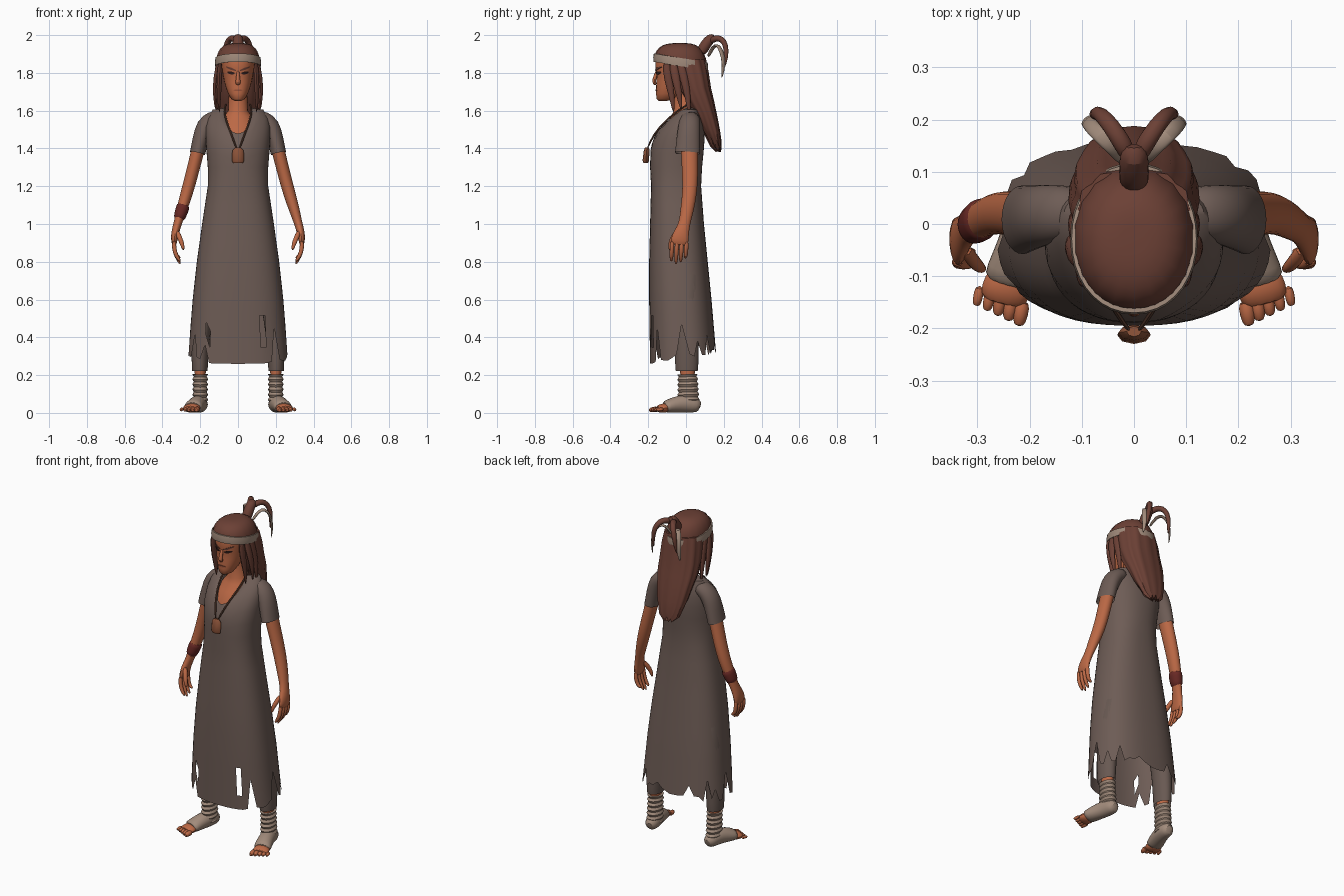
import bpy, bmesh, math, random
from mathutils import Vector
random.seed(4)


def mat(name, r, g, b):
    m = bpy.data.materials.new(name)
    m.diffuse_color = (r, g, b, 1)
    return m


CLOTH = mat("grey_brown_cloth", .155, .108, .092)
TROUSER = mat("trouser_cloth", .14, .10, .085)
SKIN = mat("skin", .50, .14, .06)
HAIR = mat("brown_hair", .15, .052, .036)
WRAP = mat("tan_wrap", .36, .26, .20)
RED = mat("dark_red_leather", .14, .022, .018)
WOOD = mat("carved_wood", .26, .085, .04)
DARK = mat("dark_eye", .03, .012, .01)
LIP = mat("lip", .30, .08, .04)
CORD = mat("cord", .12, .055, .035)


def make(name, rings, material, cap0=True, cap1=True, mirror=False, sub=0, angle=50, drop=()):
    """Skin a list of equally long closed rings; drop = points where a face is torn out."""
    bm = bmesh.new()
    vs = [[bm.verts.new(p) for p in r] for r in rings]
    n = len(rings[0])
    for a, b in zip(vs, vs[1:]):
        for i in range(n):
            j = (i + 1) % n
            bm.faces.new((a[i], a[j], b[j], b[i]))
    if cap0:
        bm.faces.new(vs[0][::-1])
    if cap1:
        bm.faces.new(vs[-1])
    bmesh.ops.recalc_face_normals(bm, faces=bm.faces)
    for d in drop:
        f = min(bm.faces, key=lambda f: (f.calc_center_median() - Vector(d)).length)
        bm.faces.remove(f)
    me = bpy.data.meshes.new(name)
    bm.to_mesh(me)
    bm.free()
    me.materials.append(material)
    ob = bpy.data.objects.new(name, me)
    bpy.context.collection.objects.link(ob)
    bpy.ops.object.select_all(action='DESELECT')
    ob.select_set(True)
    bpy.context.view_layer.objects.active = ob
    bpy.ops.object.shade_smooth_by_angle(angle=math.radians(angle))
    if mirror:
        ob.modifiers.new("Mirror", 'MIRROR').use_mirror_merge = False
    if sub:
        s = ob.modifiers.new("Smooth", 'SUBSURF')
        s.levels = s.render_levels = sub
    return ob


def tube(name, path, material, n=10, ref=(0, 1, 0), sub=1, **kw):
    """Tube through (x, y, z, r) or (x, y, z, r across, r along ref)."""
    pts = [Vector(p[:3]) for p in path]
    rings = []
    for k, p in enumerate(path):
        t = (pts[min(k + 1, len(pts) - 1)] - pts[max(k - 1, 0)]).normalized()
        u = Vector(ref).cross(t).normalized()
        v = t.cross(u)
        ra, rb = p[3], p[-1]
        rings.append([pts[k] + u * ra * math.cos(w) + v * rb * math.sin(w)
                      for w in (i * math.tau / n for i in range(n))])
    return make(name, rings, material, sub=sub, **kw)


def at(tab, a, z, e=2.0):
    """Point on a body of (z, half width, front y, back y) sections; a = 0 faces front."""
    z0 = min(max(z, tab[0][0]), tab[-1][0])
    for lo, hi in zip(tab, tab[1:]):
        if z0 <= hi[0]:
            break
    f = (z0 - lo[0]) / (hi[0] - lo[0])
    _, w, yf, yb = [p + (q - p) * f for p, q in zip(lo, hi)]
    s, c = math.sin(a), math.cos(a)
    pw = lambda v: math.copysign(abs(v) ** (2 / e), v)
    return Vector((w * pw(s), (yf + yb) / 2 - (yb - yf) / 2 * pw(c), z))


def around(n):
    return [i * math.tau / n for i in range(n)]


def body(name, tab, material, n=24, e=2.0, **kw):
    return make(name, [[at(tab, a, r[0], e) for a in around(n)] for r in tab], material, **kw)


def ease(t):
    t = min(max(t, 0), 1)
    return t * t * (3 - 2 * t)


# Dress: ragged hem below, scooped neck above
GOWN = [(.25, .268, -.19, .165), (.6, .24, -.195, .135), (.8, .218, -.195, .115),
        (1.0, .19, -.19, .095), (1.2, .16, -.185, .08), (1.3, .16, -.19, .085),
        (1.4, .168, -.188, .095), (1.47, .172, -.165, .1), (1.53, .17, -.125, .095),
        (1.58, .155, -.07, .085), (1.61, .13, -.03, .07)]
N = 48
TEARS = {6: .45, 12: .47, 15: .38, 18: .41, 22: .36, 27: .39, 31: .43, 36: .45, 33: .37, 40: .42, 43: .36}
hem = [TEARS.get(i, .285 - .025 * math.cos(a) + (random.uniform(0, .03) if 4 < i < 44 else 0))
       for i, a in enumerate(around(N))]
turn = [min(a, math.tau - a) / math.radians(50) for a in around(N)]
neck = [1.47 + .135 * ease(t) for t in turn]
rows = [[h + (.6 - h) * t for h in hem] for t in (0, .25, .5, .75)]
rows += [[z] * N for z in (.6, .7, .8, .9, 1.0, 1.1, 1.2, 1.3)]
rows += [[1.3 + (h - 1.3) * t for h in neck] for t in (.25, .5, .7, .85, 1)]
rings = [[at(GOWN, a, z, 2.5 if z < 1.3 else 2.2) for a, z in zip(around(N), r)] for r in rows]
rings.append([Vector((p.x * (1 - .36 * ease(t)), .02 + (p.y - .02) * (1 - .36 * ease(t)), p.z + .008))
              for p, t in zip(rings[-1], turn)])
make("dress", rings, CLOTH, cap0=False, cap1=False,
     drop=[(.12, -.18, .41), (.12, -.18, .46), (-.16, -.175, .41)])
tube("sleeves", [(.09, .025, 1.56, .035, .045), (.135, .022, 1.558, .048, .055), (.175, .017, 1.52, .052, .06),
                 (.198, .012, 1.45, .044, .064), (.214, .008, 1.375, .042, .068)],
     CLOTH, n=14, mirror=True, cap1=False)

# Chest, neck and head
body("chest_and_neck", [(1.40, .13, -.155, .06), (1.47, .12, -.147, .06), (1.53, .10, -.105, .06),
                        (1.57, .075, -.078, .05), (1.60, .052, -.065, .045), (1.70, .048, -.065, .04)], SKIN)
HEAD = [(1.652, .018, -.145, -.10), (1.662, .036, -.155, -.06), (1.69, .052, -.159, -.03),
        (1.72, .063, -.158, .0), (1.75, .072, -.157, .03), (1.79, .08, -.155, .06),
        (1.825, .086, -.162, .08), (1.88, .09, -.162, .085), (1.92, .08, -.14, .07)]
body("head", HEAD, SKIN, e=2.2, n=28)
tube("nose", [(0, -.152, 1.815, .008, .008), (0, -.164, 1.78, .010, .010), (0, -.171, 1.752, .016, .012),
              (0, -.160, 1.735, .012, .008)], SKIN, n=8)


def face_plate(name, x0, x1, z0, z1, half, material, mirror=True):
    """Thin strip lying on the face from (x0, z0) to (x1, z1)."""
    rings = []
    for k in range(5):
        t = k / 4
        x, z = x0 + (x1 - x0) * t, z0 + (z1 - z0) * t
        h = half * (.35 + .65 * math.sin(math.pi * t))
        ring = []
        for dz, off in ((-h, -.004), (-h, .004), (h, .004), (h, -.004)):
            a = min((i * .01 for i in range(-150, 151)), key=lambda a: abs(at(HEAD, a, z + dz, 2.2).x - x))
            ring.append(at(HEAD, a, z + dz, 2.2) + Vector((0, off, 0)))
        rings.append(ring)
    make(name, rings, material, mirror=mirror)


face_plate("eyes", .018, .056, 1.797, 1.803, .008, DARK)
face_plate("eyebrows", .010, .064, 1.812, 1.832, .006, HAIR)
face_plate("mouth", -.024, .024, 1.708, 1.708, .005, LIP, mirror=False)

# Hair: cap, long back fall, hanging locks
SIDE = [(1.7, .116, -.166, .11), (2.0, .116, -.166, .11)]
cap = []
for t in (0, .2, .4, .6, .8, 1.0, 1.2, 1.38, 1.5):
    ring = []
    for i, a in enumerate(around(36)):
        p = at(SIDE, a, 1.8, 2.1)
        base = 1.85 + .025 * math.cos(a)
        r = math.cos(t) ** .6 * (1 + .012 * (-1) ** i)
        ring.append(Vector((p.x * r, -.028 + (p.y + .028) * r, base + (1.958 - base) * math.sin(t))))
    cap.append(ring)
make("hair_cap", cap, HAIR)
FALL = [(1.41, .03, .160, .187), (1.44, .065, .130, .187), (1.50, .092, .085, .178), (1.58, .108, .045, .162),
        (1.65, .120, .0, .147), (1.72, .122, -.04, .13), (1.80, .119, -.065, .118), (1.87, .110, -.09, .104)]
fall = []
for r in FALL:
    mid = Vector((0, (r[2] + r[3]) / 2, r[0]))
    fall.append([mid + (at(FALL, a, r[0], 2.4) - mid) * (1 + .03 * math.cos(12 * a))
                 - Vector((0, 0, .015 * (1 + math.cos(9 * a)) if r[0] < 1.45 else 0)) for a in around(48)])
make("hair_fall", fall, HAIR)
for k, (x, y, z) in enumerate([(.098, -.075, 1.585), (.118, -.035, 1.60), (.112, .01, 1.55)]):
    tube(f"side_lock_{k + 1}", [(.094 + .006 * k, -.105 + .035 * k, 1.865, .014, .026), (x, y - .02, 1.77, .016, .025),
                                (x + .004, y, 1.68, .013, .018), (x, y + .01, z, .003, .004)],
         HAIR, n=8, mirror=True)

# Headband: tilted strip with thickness
band = []
for grow, dz in ((.99, -.022), (1.04, -.022), (1.055, 0), (1.03, .022), (.97, .022)):
    band.append([Vector((p.x * grow, -.028 + (p.y + .028) * grow, 1.857 + .024 * math.cos(a) + dz))
                 for a in around(36) for p in [at(SIDE, a, 1.8, 2.1)]])
make("headband", band, WRAP, cap0=False, cap1=False)

# Tied-up tails and cloth ends
tube("topknot", [(0, .075, 1.90, .032), (0, .10, 1.945, .03), (0, .13, 1.985, .03), (0, .155, 1.985, .022)],
     HAIR, ref=(1, 0, 0))
tube("tied_tails", [(.008, .125, 1.965, .018), (.022, .155, 1.985, .02), (.045, .19, 1.982, .019),
                    (.065, .213, 1.945, .016), (.076, .213, 1.88, .013), (.078, .20, 1.82, .004)],
     HAIR, ref=(1, 0, 0), n=8, mirror=True)
tube("cloth_ends", [(.012, .115, 1.88, .008, .014), (.04, .145, 1.945, .008, .015), (.065, .17, 1.95, .008, .016),
                    (.085, .19, 1.91, .008, .016), (.092, .203, 1.85, .007, .015), (.092, .188, 1.77, .004, .006)],
     WRAP, ref=(1, -1, 0), n=8, mirror=True)

# Necklace with a square pendant
tube("necklace_cord", [(.062, .02, 1.64, .006), (.075, -.045, 1.60, .006), (.062, -.11, 1.545, .006),
                       (.035, -.172, 1.475, .006), (.006, -.207, 1.395, .006)], CORD, n=6, mirror=True)
tube("pendant", [(0, -.206, 1.405, .014, .010), (0, -.208, 1.39, .03, .015), (0, -.213, 1.335, .032, .017),
                 (0, -.213, 1.322, .026, .012)], WOOD, n=8, sub=0)

# Arms, hands and wrist guard
tube("arms", [(.185, .018, 1.50, .038, .05), (.215, .018, 1.38, .036, .046), (.245, .022, 1.26, .035, .044),
              (.272, .02, 1.16, .034, .04), (.30, .005, 1.07, .029, .037), (.32, -.008, 1.0, .022, .03),
              (.333, -.024, .955, .022, .042), (.338, -.034, .915, .018, .05), (.337, -.037, .885, .012, .046)],
     SKIN, n=12, mirror=True)
for k, tip in enumerate((.82, .795, .785, .80)):
    y = .003 - .025 * k
    tube(f"finger_{k + 1}", [(.338, y, .915, .012), (.339, y - .002, .87, .013), (.327, y - .005, .83, .012),
                             (.304, y - .006, tip, .007)], SKIN, n=8, mirror=True)
tube("thumbs", [(.325, -.045, .965, .014), (.308, -.072, .925, .015), (.294, -.085, .89, .012),
                (.288, -.087, .86, .006)], SKIN, n=8, mirror=True)
tube("wrist_guard", [(-.286, .013, 1.108, .036, .043), (-.295, .007, 1.08, .037, .043), (-.305, 0, 1.05, .034, .04),
                     (-.315, -.005, 1.018, .030, .037)], RED, n=12)

# Trousers, shins and foot wraps
tube("trousers", [(.13, .0, .85, .08, .085), (.18, .003, .6, .062, .075), (.20, .004, .4, .05, .066),
                  (.202, .004, .25, .044, .064), (.202, .004, .222, .042, .06)], TROUSER, n=14, mirror=True, cap1=False)
tube("shins", [(.2, .008, .3, .034, .045), (.2, .008, .15, .034, .045)], SKIN, n=12, mirror=True)
wrap = []
for k in range(13):
    z = .205 - .0135 * k
    bump = .004 * (-1) ** k
    wrap.append((.2, .008 + .006 * k / 12, z, .038 + bump, .05 + bump + .006 * k / 12))
tube("ankle_wraps", wrap, WRAP, n=16, mirror=True, sub=0)
tube("foot_wraps", [(.196, .076, .03, .022, .026), (.197, .055, .04, .040, .04), (.203, .01, .05, .044, .05),
                    (.218, -.045, .046, .046, .046), (.236, -.095, .035, .05, .036), (.242, -.118, .03, .05, .03)],
     WRAP, n=14, ref=(0, 0, 1), mirror=True)
tube("forefeet", [(.235, -.09, .028, .046, .028), (.247, -.13, .025, .049, .025), (.253, -.155, .019, .046, .018)],
     SKIN, n=12, ref=(0, 0, 1), mirror=True)
for k in range(5):
    x, y, r = .213 + .0205 * k, -.145 + .007 * k, .0165 - .0015 * k
    tube(f"toe_{k + 1}", [(x, y, .02, r), (x + .005, y - .03, .018, r), (x + .008, y - .052 + .003 * k, .013, r * .65)],
         SKIN, n=8, ref=(0, 0, 1), mirror=True)
